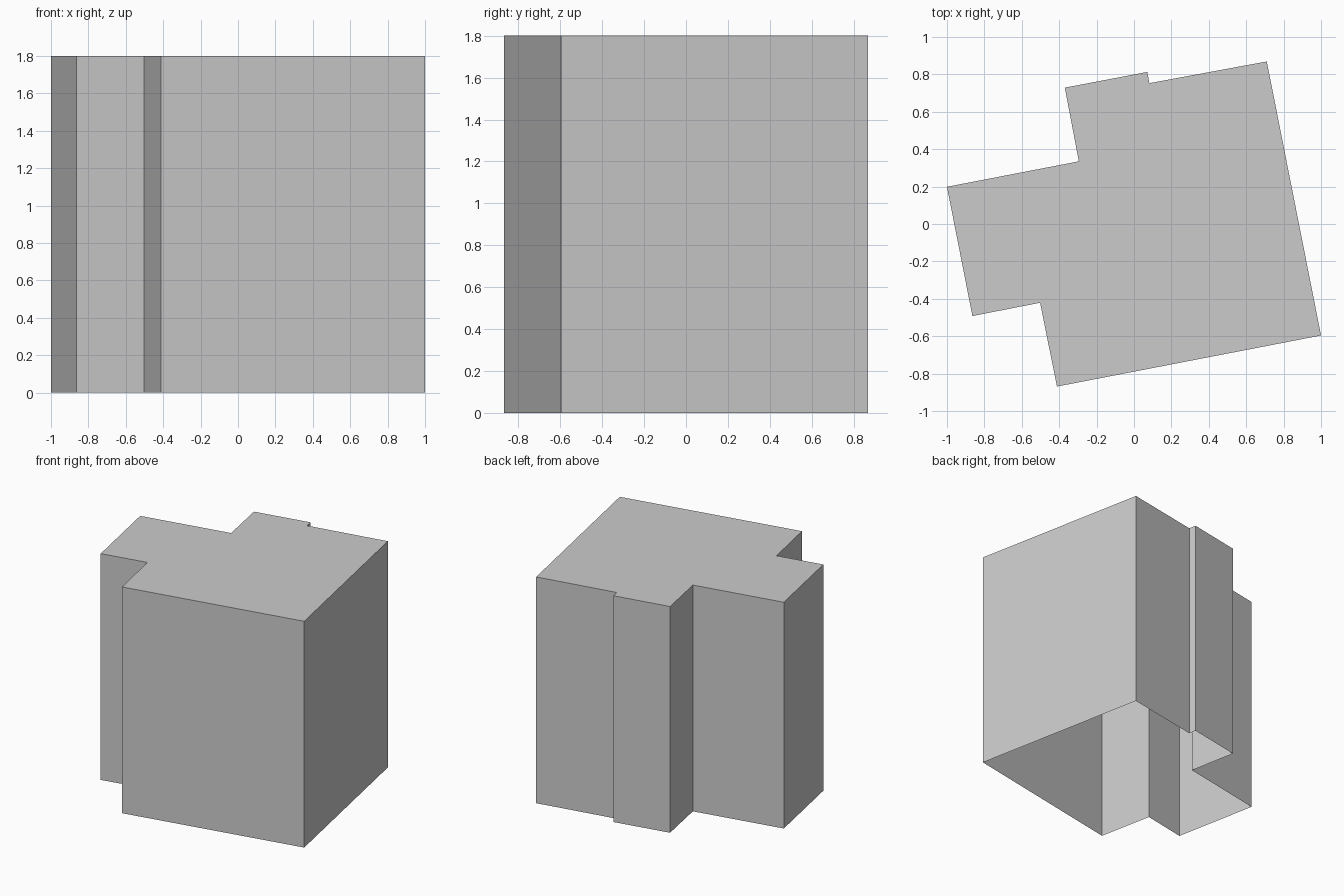
import bpy
import bmesh

default_cube = bpy.data.objects.get("Cube")
if default_cube:
    bpy.data.objects.remove(default_cube, do_unlink=True)

HEIGHT = 1.8

# Footprint, counter-clockwise from the front corner
FOOTPRINT = [
    (-0.412, -0.869), (1.0, -0.596), (0.71, 0.869), (0.082, 0.753),
    (0.071, 0.813), (-0.37, 0.729), (-0.295, 0.335), (-1.0, 0.199),
    (-0.864, -0.492), (-0.502, -0.421),
]


def make_material(name, colour):
    material = bpy.data.materials.new(name)
    material.use_nodes = True
    material.diffuse_color = colour
    shader = material.node_tree.nodes["Principled BSDF"]
    shader.inputs["Base Color"].default_value = colour
    return material


# Walls rise from the footprint to a flat roof; the underside stays open
bm = bmesh.new()
base = [bm.verts.new((x, y, 0)) for x, y in FOOTPRINT]
roof = [bm.verts.new((x, y, HEIGHT)) for x, y in FOOTPRINT]
count = len(FOOTPRINT)
for i in range(count):
    j = (i + 1) % count
    bm.faces.new((base[i], base[j], roof[j], roof[i]))
bm.faces.new(roof)

mesh = bpy.data.meshes.new("building_shell")
bm.to_mesh(mesh)
bm.free()
mesh.materials.append(make_material("light grey", (0.6, 0.6, 0.6, 1)))

building = bpy.data.objects.new("building_shell", mesh)
bpy.context.collection.objects.link(building)
